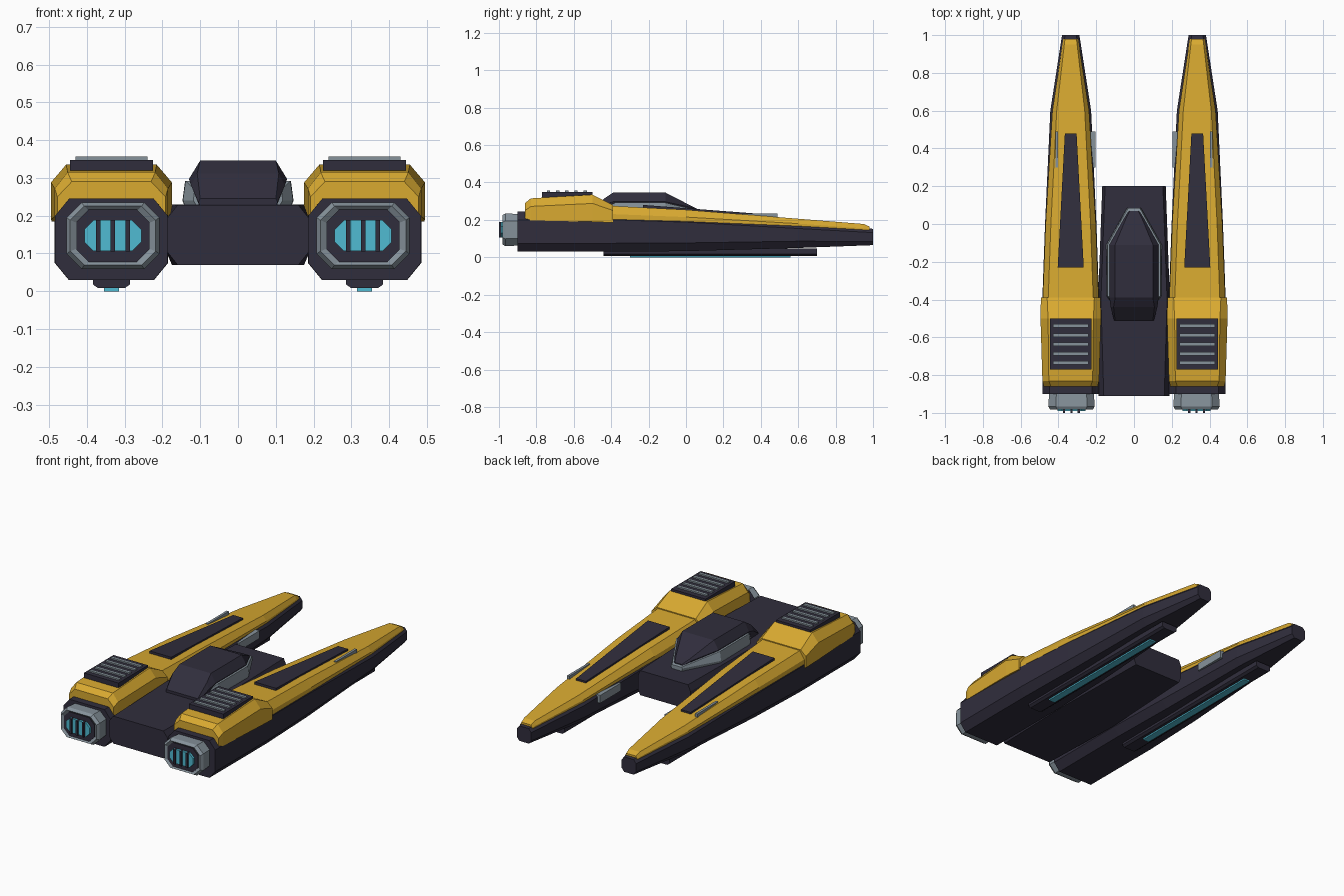
import bpy, bmesh

if "Cube" in bpy.data.objects:
    bpy.data.objects.remove(bpy.data.objects["Cube"], do_unlink=True)

POD_X = 0.335


def material(name, rgb):
    m = bpy.data.materials.new(name)
    m.use_nodes = True
    m.diffuse_color = (*rgb, 1)
    m.node_tree.nodes["Principled BSDF"].inputs["Base Color"].default_value = (*rgb, 1)
    return m


DARK = material("dark_plating", (0.030, 0.027, 0.046))
YELLOW = material("yellow_armour", (0.69, 0.40, 0.03))
GREY = material("grey_metal", (0.24, 0.29, 0.33))
CYAN = material("cyan_glow", (0.08, 0.50, 0.65))


def loft(name, sections, mat, mirror=True):
    """Skin rings given as (y, [(x, z), ...]) and cap both ends."""
    bm = bmesh.new()
    rings = [[bm.verts.new((x, y, z)) for x, z in pts] for y, pts in sections]
    n = len(rings[0])
    for a, b in zip(rings, rings[1:]):
        for i in range(n):
            j = (i + 1) % n
            bm.faces.new((a[i], a[j], b[j], b[i]))
    bm.faces.new(rings[0])
    bm.faces.new(rings[-1][::-1])
    bmesh.ops.recalc_face_normals(bm, faces=bm.faces)
    mesh = bpy.data.meshes.new(name)
    bm.to_mesh(mesh)
    bm.free()
    mesh.materials.append(mat)
    ob = bpy.data.objects.new(name, mesh)
    bpy.context.collection.objects.link(ob)
    if mirror:
        ob.modifiers.new("Mirror", 'MIRROR')
    return ob


def octagon(cx, hw, z0, z1, cut_x, cut_z):
    return [(cx - hw, z0 + cut_z), (cx - hw + cut_x, z0), (cx + hw - cut_x, z0),
            (cx + hw, z0 + cut_z), (cx + hw, z1 - cut_z), (cx + hw - cut_x, z1),
            (cx - hw + cut_x, z1), (cx - hw, z1 - cut_z)]


def shell(cx, low, mid, top):
    """Six sided ring from three (half width, z) levels."""
    levels = [low, mid, top]
    return [(cx + w, z) for w, z in levels] + [(cx - w, z) for w, z in levels[::-1]]


def box(name, x0, x1, y0, y1, z0, z1, mat, mirror=True):
    pts = [(x0, z0), (x1, z0), (x1, z1), (x0, z1)]
    return loft(name, [(y0, pts), (y1, pts)], mat, mirror)


# Twin pod hulls: y, half width, bottom, top, chamfer x, chamfer z
hull = [(-0.9, .149, .03, .245, .037, .045), (-0.39, .15, .03, .245, .037, .045),
        (0.0, .136, .033, .232, .034, .044), (0.6, .108, .05, .19, .03, .036),
        (1.0, .046, .065, .152, .016, .02)]
loft("pod_hull", [(y, octagon(POD_X, *s)) for y, *s in hull], DARK)

# Long yellow armour over each pod: y, half width, low, mid, top half width, top
armour = [(-0.42, .149, .19, .232, .12, .276), (0.0, .133, .18, .215, .105, .254),
          (0.6, .097, .155, .18, .074, .206), (0.95, .044, .135, .155, .034, .178),
          (0.98, .039, .135, .15, .03, .165)]
loft("pod_armour", [(y, shell(POD_X, (w, a), (w, b), (t, c)))
                    for y, w, a, b, t, c in armour], YELLOW)

# Raised shoulder armour over the engines
shoulder = [(-0.86, .143, .2, .25, .105, .29), (-0.83, .15, .197, .272, .116, .315),
            (-0.5, .16, .19, .288, .12, .335), (-0.39, .158, .185, .25, .125, .28)]
loft("shoulder_armour", [(y, shell(POD_X, (w, a), (w, b), (t, c)))
                         for y, w, a, b, t, c in shoulder], YELLOW)

# Vent plate and its slats
box("vent_plate", .225, .445, -0.77, -0.5, .32, .348, DARK)
for i in range(5):
    y = -0.735 + i * 0.049
    box(f"vent_slat_{i + 1}", .24, .43, y - .009, y + .009, .345, .356, GREY)

# Tapered dark panel on the armour
loft("armour_panel", [(y, [(POD_X - w, z - .03), (POD_X + w, z - .03),
                           (POD_X + w, z), (POD_X - w, z)])
                      for y, w, z in [(-0.23, .069, .28), (0.48, .031, .226)]], DARK)

# Side strips
box("outer_strip", .402, .416, 0.3, 0.49, .18, .234, GREY)
box("inner_strip", .205, .24, 0.3, 0.49, .13, .175, GREY)

# Engine nozzle with its recess, glowing grille and bars
NX, NZ = 0.331, 0.147


def disc(hw, hh, cut):
    return octagon(NX, hw, NZ - hh, NZ + hh, cut, cut)


loft("engine_nozzle", [(-0.88, disc(.117, .083, .038)), (-0.965, disc(.123, .088, .04)),
                       (-0.982, disc(.113, .078, .037)), (-0.972, disc(.098, .068, .033))], GREY)
loft("nozzle_core", [(-0.96, disc(.097, .069, .033)), (-0.977, disc(.097, .069, .033))], DARK)
loft("nozzle_glow", [(-0.97, disc(.075, .041, .024)), (-0.99, disc(.075, .041, .024))], CYAN)
for i in (-1, 0, 1):
    x = NX + i * 0.039
    box(f"nozzle_bar_{i + 2}", x - .006, x + .006, -1.0, -0.97, NZ - .042, NZ + .042, DARK)

# Belly rail with glowing strip
loft("belly_rail", [(y, shell(POD_X, (.035, .008), (.049, .018), (.049, .046)))
                    for y in (-0.44, 0.7)], DARK)
box("belly_glow", .315, .355, -0.3, 0.56, 0.0, .012, CYAN)

# Central body
loft("central_body", [(-0.91, octagon(0, .188, .07, .228, .028, .035)),
                      (-0.4, octagon(0, .19, .07, .23, .015, .035)),
                      (0.2, octagon(0, .168, .08, .222, .015, .035))], DARK, False)

# Cockpit frame: y, base half width, mid half width, top half width, top
frame = [(-0.42, .10, .118, .115, .27), (-0.38, .135, .146, .139, .292),
         (-0.11, .135, .147, .14, .292), (0.085, .03, .037, .03, .246)]
loft("cockpit_frame", [(y, shell(0, (a, .21), (b, .24), (c, z)))
                       for y, a, b, c, z in frame], GREY, False)

# Canopy: y, low half width, mid half width, mid z, top half width, top
canopy = [(-0.51, .095, .105, .235, .1, .245), (-0.44, .1, .124, .28, .108, .312),
          (-0.39, .1, .13, .297, .1, .346), (-0.11, .1, .13, .297, .1, .346),
          (0.03, .04, .052, .266, .042, .274), (0.07, .015, .027, .248, .022, .254)]
loft("canopy", [(y, shell(0, (a, .22), (b, m), (t, z)))
                for y, a, b, m, t, z in canopy], DARK, False)
